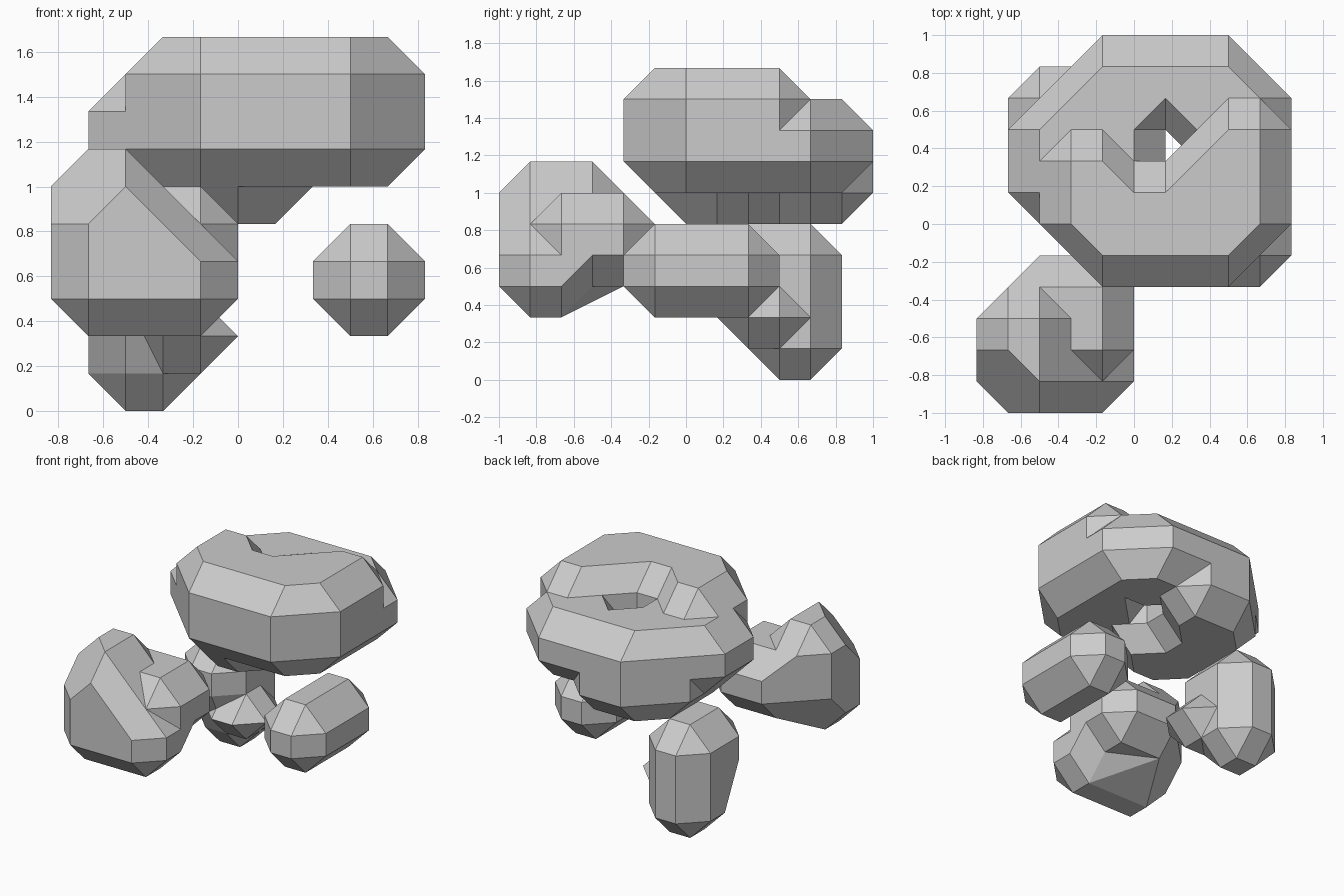
import bpy
import bmesh
from mathutils import Vector

if "Cube" in bpy.data.objects:
    bpy.data.objects.remove(bpy.data.objects["Cube"], do_unlink=True)

U = 1 / 6  # lattice spacing shared by all stones

stone = bpy.data.materials.new("stone_grey")
stone.use_nodes = True
stone.diffuse_color = (0.6, 0.6, 0.6, 1)
stone.node_tree.nodes["Principled BSDF"].inputs["Base Color"].default_value = (0.6, 0.6, 0.6, 1)


def slab(outline, low, high):
    """Core points of an outline standing between two heights."""
    return [(x, y, z) for x, y in outline for z in (low, high)]


def box(xs, ys, zs):
    return [(x, y, z) for x in xs for y in ys for z in zs]


def chamfered_hull(core):
    """Convex hull of core points grown by one step along every axis."""
    grown = set()
    for p in core:
        for axis in range(3):
            for step in (-1, 1):
                q = list(p)
                q[axis] += step
                grown.add(tuple(q))
    bm = bmesh.new()
    for q in sorted(grown):
        bm.verts.new(Vector(q) * U)
    bmesh.ops.convex_hull(bm, input=bm.verts[:])
    loose = [v for v in bm.verts if not v.link_faces]
    bmesh.ops.delete(bm, geom=loose, context='VERTS')
    bmesh.ops.dissolve_limit(bm, angle_limit=0.01, verts=bm.verts[:], edges=bm.edges[:])
    bmesh.ops.recalc_face_normals(bm, faces=bm.faces[:])
    return bm


def build(name, cores):
    """One flat-shaded stone made of several chamfered lumps."""
    whole = bmesh.new()
    for core in cores:
        lump = chamfered_hull(core)
        piece = bpy.data.meshes.new("piece")
        lump.to_mesh(piece)
        lump.free()
        whole.from_mesh(piece)
        bpy.data.meshes.remove(piece)
    mesh = bpy.data.meshes.new(name)
    whole.to_mesh(mesh)
    whole.free()
    mesh.materials.append(stone)
    obj = bpy.data.objects.new(name, mesh)
    bpy.context.scene.collection.objects.link(obj)
    return obj


# Small oblong stone on the +x side
build("side_stone", [box((3, 4), (-1, 2), (3, 4))])

# Large front stone: main lump with a peak, and a shoulder reaching back
main_lump = [(-4, -5, 3), (-4, -5, 5), (-3, -5, 6), (-1, -5, 4), (-1, -5, 3),
             (-4, -4, 3), (-1, -4, 3), (-4, -4, 6), (-4, -3, 4), (-4, -3, 6),
             (-3, -3, 6), (-1, -3, 4), (-3, -2, 5), (-3, -2, 4)]
shoulder = slab([(-4, -4), (-1, -4), (-1, -2), (-3, -2), (-4, -3)], 4, 5)
build("front_stone", [main_lump, shoulder])

# Upright back stone with a small pointed knob
upright = box((-3, -2), (3, 4), (1, 4)) + box((-3, -2), (2,), (3, 4))
knob = box((-2, -1), (2, 3), (2,))
build("back_stone", [upright, knob])

# Broad top stone: high front crescent, lower back ring, hanging underside
crescent = [
    [(-2, 0), (-1, -1), (0, -1), (0, 1), (-1, 2), (-2, 2)],
    [(0, -1), (1, -1), (1, 1), (0, 1)],
    [(1, -1), (3, -1), (4, 0), (4, 3), (3, 3), (1, 1)],
]
ring = [
    [(-3, 1), (-3, 3), (-1, 5), (0, 5), (0, 1), (-1, -1)],
    [(0, 5), (0, 3), (1, 4), (1, 5)],
    [(1, 5), (1, 4), (2, 3), (4, 3), (4, 4), (3, 5)],
]
underside = [
    [(-2, 1), (-2, 4), (-1, 5), (0, 5), (0, 1), (-1, 0)],
    [(0, 5), (0, 3), (1, 4), (1, 5)],
    [(-1, 0), (0, 0), (1, 1), (0, 2), (-1, 2)],
]
build("top_stone",
      [slab(o, 7, 9) for o in crescent]
      + [slab(o, 7, 8) for o in ring]
      + [slab(o, 6, 7) for o in underside])
